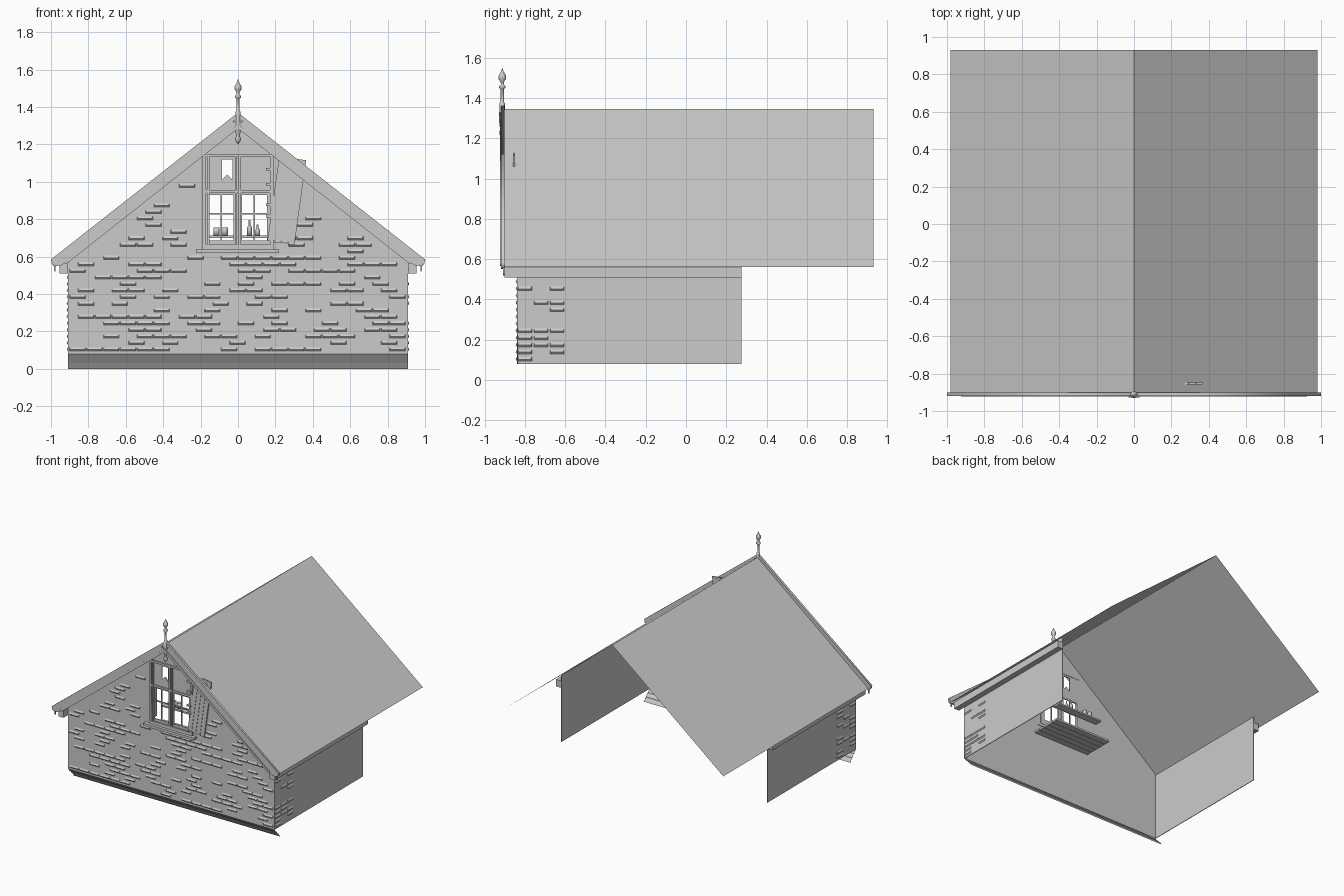
import bpy, bmesh, math, random
from mathutils import Matrix, Vector

random.seed(4)
cube = bpy.data.objects.get("Cube")
if cube:
    bpy.data.objects.remove(cube)

mat = bpy.data.materials.new("pale grey")
mat.use_nodes = True
GREY = (0.6, 0.6, 0.6, 1)
mat.diffuse_color = GREY
mat.node_tree.nodes["Principled BSDF"].inputs["Base Color"].default_value = GREY


def add(name, mesh):
    mesh.name = name
    mesh.materials.clear()
    mesh.materials.append(mat)
    ob = bpy.data.objects.new(name, mesh)
    bpy.context.collection.objects.link(ob)
    return ob


def from_bm(name, bm):
    mesh = bpy.data.meshes.new(name)
    bm.to_mesh(mesh)
    bm.free()
    return add(name, mesh)


def box(name, x, y, z):
    """Box from (low, high) pairs."""
    bm = bmesh.new()
    bmesh.ops.create_cube(bm, size=1)
    for v in bm.verts:
        v.co = [r[0] if c < 0 else r[1] for c, r in zip(v.co, (x, y, z))]
    return from_bm(name, bm)


def plate(name, loops, y, half):
    """Upright plate in the xz plane; later loops are holes."""
    cu = bpy.data.curves.new(name, "CURVE")
    cu.dimensions, cu.fill_mode, cu.extrude = "2D", "BOTH", half
    for loop in loops:
        sp = cu.splines.new("POLY")
        sp.points.add(len(loop) - 1)
        for p, (a, b) in zip(sp.points, loop):
            p.co = (a, b, 0, 1)
        sp.use_cyclic_u = True
    tmp = bpy.data.objects.new(name, cu)
    bpy.context.collection.objects.link(tmp)
    bpy.context.view_layer.update()
    deps = bpy.context.evaluated_depsgraph_get()
    mesh = bpy.data.meshes.new_from_object(tmp.evaluated_get(deps))
    bpy.data.objects.remove(tmp)
    mesh.transform(Matrix.Translation((0, y, 0)) @ Matrix.Rotation(math.pi / 2, 4, "X"))
    return add(name, mesh)


def rect(x0, x1, z0, z1):
    return [(x0, z0), (x1, z0), (x1, z1), (x0, z1)]


def sheet(name, line, axis, lo, hi):
    """Open strip: a 2D line swept along one axis."""
    bm = bmesh.new()
    rows = []
    for t in (lo, hi):
        rows.append([bm.verts.new((t, a, b) if axis == "x" else (a, t, b)) for a, b in line])
    for i in range(len(line) - 1):
        bm.faces.new((rows[0][i], rows[0][i + 1], rows[1][i + 1], rows[1][i]))
    return from_bm(name, bm)


def lathe(name, profile, centre, steps=16):
    bm = bmesh.new()
    vs = [bm.verts.new((r, 0, z)) for r, z in profile]
    es = [bm.edges.new(p) for p in zip(vs, vs[1:])]
    bmesh.ops.spin(bm, geom=vs + es, cent=(0, 0, 0), axis=(0, 0, 1),
                   angle=math.tau, steps=steps)
    bmesh.ops.remove_doubles(bm, verts=bm.verts, dist=0.0002)
    bmesh.ops.recalc_face_normals(bm, faces=bm.faces)
    for f in bm.faces:
        f.smooth = True
    ob = from_bm(name, bm)
    ob.location = centre
    return ob


# Roof and walls
sheet("roof", [(-0.98, 0.56), (0, 1.345), (0.98, 0.56)], "y", -0.90, 0.93)
gable = [(-0.91, 0.08), (0.91, 0.08), (0.91, 0.612), (0, 1.34), (-0.91, 0.612)]
plate("gable_wall", [gable, rect(-0.18, 0.18, 0.65, 1.14)], -0.837, 0.003)
sheet("plinth", [(-0.84, 0.08), (-0.82, 0.055), (-0.815, 0.055), (-0.795, 0.03),
                 (-0.79, 0.03), (-0.77, 0)], "x", -0.91, 0.91)
for s, side in ((1, "left"), (-1, "right")):
    box(side + "_wall", sorted((s * 0.905, s * 0.91)), (-0.84, 0.275), (0.08, 0.61))
    box(side + "_soffit", sorted((s * 0.91, s * 0.955)), (-0.90, 0.275), (0.51, 0.565))

# Proud wedge bricks
bm = bmesh.new()


def brick(origin, along, out, length, height):
    o, a, n, up = Vector(origin), Vector(along) * length, Vector(out), Vector((0, 0, height))
    back = [o, o + a, o + a + up, o + up]
    lip = [o + a * 0.08 + n + up * 0.4, o + a * 0.92 + n + up * 0.4]
    b = [bm.verts.new(p) for p in back + lip]
    for f in ((0, 1, 5, 4), (4, 5, 2, 3), (0, 4, 3), (1, 2, 5)):
        bm.faces.new([b[i] for i in f])


for row in range(32):
    z = 0.095 + row * 0.035
    x = -0.9 + (row % 2) * 0.045
    while x < 0.82:
        under_roof = z + 0.05 < 1.30 - 0.8 * max(abs(x), abs(x + 0.085))
        clear = not (-0.29 < x < 0.2 and 0.59 < z < 1.16)
        if under_roof and clear and random.random() < 0.42:
            brick((x, -0.84, z), (1, 0, 0), (0, -0.006, 0), 0.085, 0.02)
        x += 0.09
    if z < 0.5:
        for s in (1, -1):
            for k in range(3):
                if random.random() < 0.55:
                    brick((s * 0.91, -0.835 + k * 0.08, z), (0, 1, 0),
                          (s * 0.006, 0, 0), 0.07, 0.02)
bmesh.ops.recalc_face_normals(bm, faces=bm.faces)
from_bm("proud_bricks", bm)

# Bargeboards with moulding and hooked feet
for s, side in ((1, "left"), (-1, "right")):
    board = [(0, 1.37), (1.0, 0.585), (0.995, 0.56), (0.975, 0.55), (0.945, 0.553),
             (0.92, 0.57), (0, 1.295)]
    trim = [(0, 1.31), (0.925, 0.577), (0.912, 0.565), (0, 1.285)]
    hook = [(0.968, 0.553), (0.986, 0.556), (0.982, 0.52), (0.976, 0.52), (0.976, 0.545)]
    for part, pts, y, h in (("bargeboard", board, -0.91, 0.009),
                            ("barge_trim", trim, -0.913, 0.01),
                            ("barge_hook", hook, -0.905, 0.004)):
        plate(side + "_" + part, [[(s * a, b) for a, b in pts]], y, h)

# Finial with a crossed ornament
lathe("finial", [(0, 1.2), (0.012, 1.215), (0.016, 1.232), (0.008, 1.25), (0.013, 1.26),
                 (0.013, 1.375), (0.008, 1.38), (0.008, 1.445), (0.016, 1.45),
                 (0.016, 1.46), (0.007, 1.465), (0.008, 1.48), (0.019, 1.495),
                 (0.019, 1.51), (0.007, 1.53), (0, 1.55)], (0, -0.912, 0))
for k in (-1, 1):
    bar = box("finial_cross", (-0.035, 0.035), (-0.008, 0), (-0.004, 0.004))
    bar.location = (0, -0.92, 1.305)
    bar.rotation_euler.y = k * 0.7

# Window panel with open panes and a swallowtail opening
holes = [[(-0.085, 1.12), (-0.085, 1.01), (-0.057, 1.04), (-0.03, 1.01), (-0.03, 1.12)]]
for x0, x1 in ((-0.155, -0.094), (-0.086, -0.025), (0.022, 0.084), (0.092, 0.155)):
    for z0, z1 in ((0.685, 0.825), (0.833, 0.93)):
        holes.append(rect(x0, x1, z0, z1))
plate("window_panel", [rect(-0.185, 0.185, 0.645, 1.145)] + holes, -0.835, 0.004)
plate("window_casing", [rect(-0.19, 0.19, 0.64, 1.15), rect(-0.172, 0.172, 0.665, 1.135)],
      -0.84, 0.012)
for x in (-0.165, -0.017, 0.003):
    box("window_post", (x, x + 0.012), (-0.85, -0.83), (0.665, 1.135))
box("window_transom", (-0.172, 0.172), (-0.848, -0.83), (0.94, 0.955))
box("window_sill", (-0.225, 0.22), (-0.875, -0.83), (0.62, 0.64))

# Hanging crooked shutter with slats, battens and hinges
pivot = Matrix.Translation((0.157, -0.853, 0.685)) @ Matrix.Rotation(math.radians(8), 4, "Y")
parts = []
for k in range(4):
    parts.append(box("shutter_plank", (k * 0.037, k * 0.037 + 0.035), (-0.005, 0.005),
                     (-0.004 * (k % 2), 0.455)))
for z in (0.07, 0.36):
    parts.append(box("shutter_batten", (0.005, 0.142), (0.003, 0.009), (z, z + 0.03)))
parts.append(box("shutter_backing", (0, 0.146), (0.002, 0.005), (0.01, 0.44)))
for ob in parts:
    ob.matrix_world = pivot
for z in (0.81, 0.87, 0.98, 1.06):
    box("shutter_hinge", (0.15, 0.185), (-0.86, -0.845), (z, z + 0.015))

# Inner bench, shelf, mugs and bottles
for k in range(5):
    y = -0.825 + k * 0.05
    box("bench_plank", (-0.25, 0.25), (y, y + 0.046), (0.535, 0.55))
box("shelf", (-0.2, 0.2), (-0.67, -0.61), (0.7, 0.712))
for x in (-0.115, -0.07):
    lathe("mug", [(0, 0), (0.015, 0), (0.017, 0.045), (0.014, 0.045), (0.012, 0.005)],
          (x, -0.64, 0.712), 12)
for x, h in ((0.062, 0.085), (0.105, 0.06)):
    lathe("bottle", [(0, 0), (0.013, 0), (0.013, h * 0.5), (0.005, h * 0.7),
                     (0.005, h), (0, h)], (x, -0.64, 0.712), 12)
